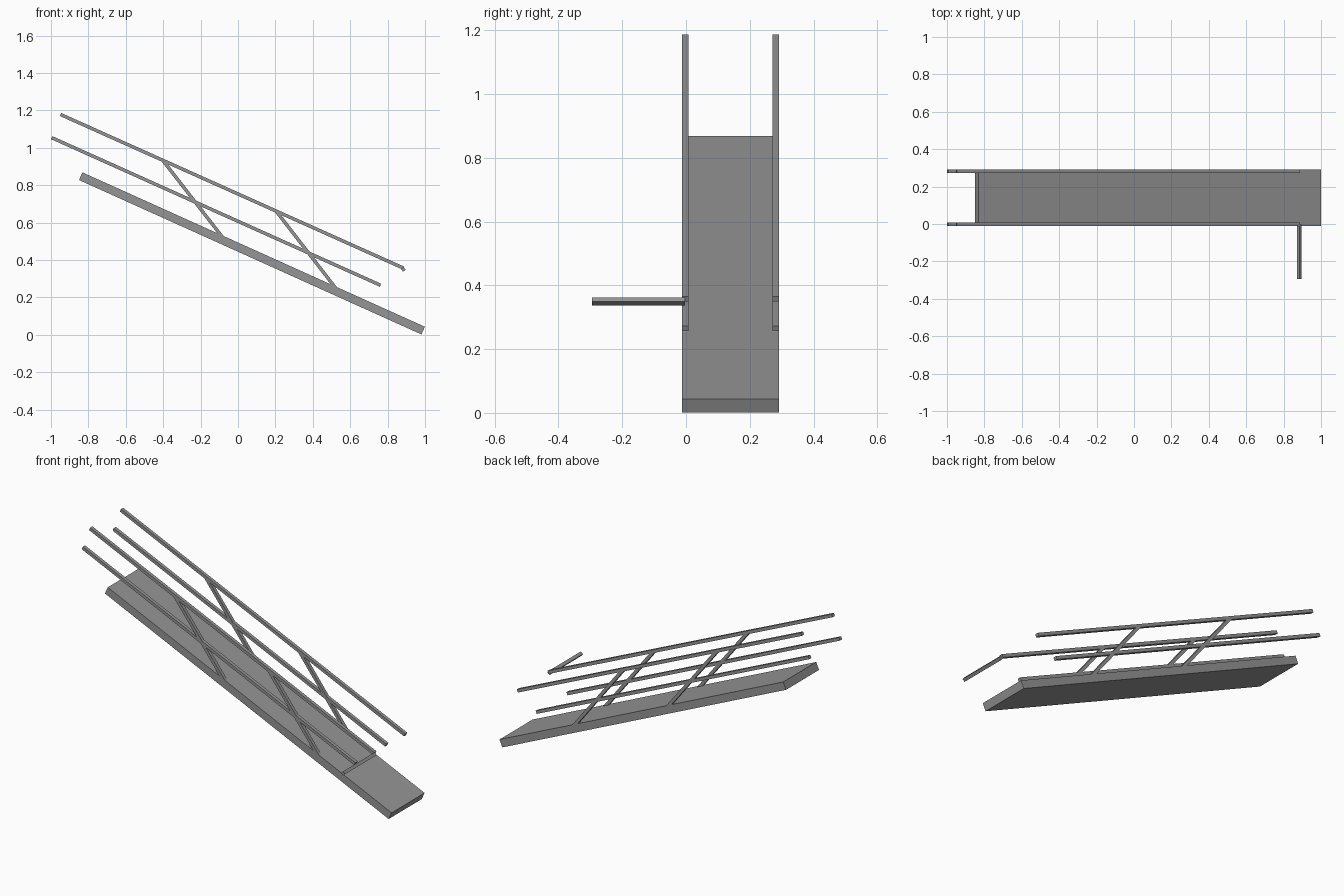
import bpy
from math import atan2, hypot, radians

old = bpy.data.objects.get("Cube")
if old:
    bpy.data.objects.remove(old, do_unlink=True)

gray = bpy.data.materials.new("plain_gray")
gray.use_nodes = True
gray.diffuse_color = (0.3, 0.3, 0.3, 1)
gray.node_tree.nodes["Principled BSDF"].inputs["Base Color"].default_value = (0.3, 0.3, 0.3, 1)


def box(name, center, size, tilt):
    """Box turned about the y axis."""
    bpy.ops.mesh.primitive_cube_add(size=1, location=center, rotation=(0, tilt, 0))
    ob = bpy.context.object
    ob.name = name
    ob.scale = size
    bpy.ops.object.transform_apply(location=False, rotation=True, scale=True)
    ob.data.materials.append(gray)
    return ob


def beam(name, start, end, y, width, thick):
    """Straight bar between two (x, z) points at depth y."""
    (x0, z0), (x1, z1) = start, end
    length = hypot(x1 - x0, z1 - z0)
    tilt = atan2(z0 - z1, x1 - x0)
    return box(name, ((x0 + x1) / 2, y, (z0 + z1) / 2), (length, width, thick), tilt)


BAR = 0.018

# Sloping deck
beam("ramp_deck", (-0.841, 0.848), (0.99, 0.0225), 0.14, 0.304, 0.045)

# Handrails, middle rails and slanted braces on both sides
for side, y in (("front", -0.002), ("back", 0.282)):
    beam(side + "_top_rail", (-0.949, 1.178), (0.884, 0.357), y, 0.02, BAR)
    beam(side + "_middle_rail", (-0.996, 1.054), (0.762, 0.265), y, 0.02, BAR)
    beam(side + "_upper_brace", (-0.4, 0.93), (-0.083, 0.522), y, 0.02, BAR)
    beam(side + "_lower_brace", (0.205, 0.66), (0.522, 0.25), y, 0.02, BAR)

# Sideways handrail at the foot of the front rail
box("side_handrail", (0.884, -0.149, 0.35), (BAR, 0.292, BAR), radians(-39))
